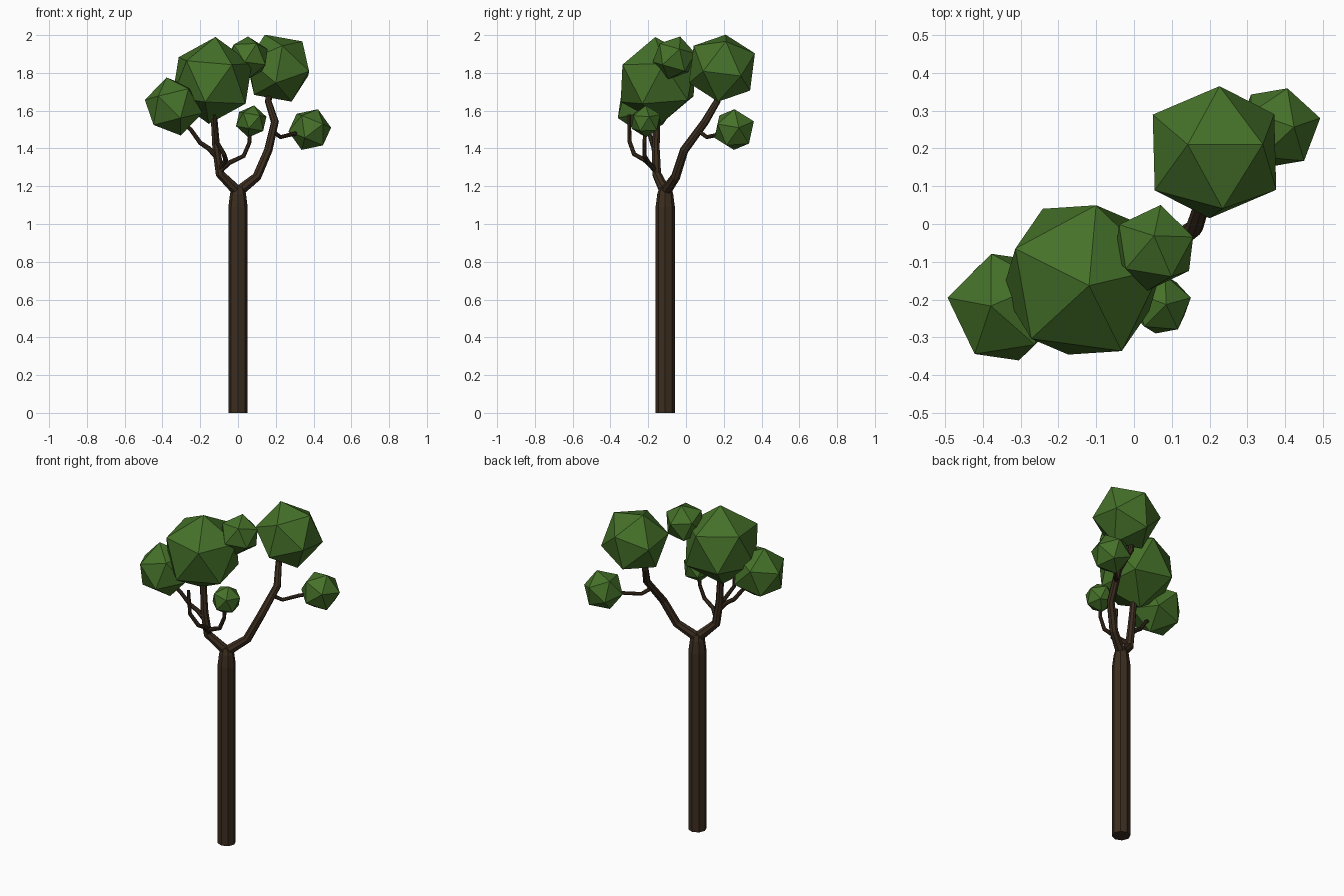
import bpy, bmesh
from mathutils import Vector, Matrix

if "Cube" in bpy.data.objects:
    bpy.data.objects.remove(bpy.data.objects["Cube"])


def material(name, color):
    m = bpy.data.materials.new(name)
    m.diffuse_color = (*color, 1)
    m.use_nodes = True
    m.node_tree.nodes["Principled BSDF"].inputs["Base Color"].default_value = m.diffuse_color
    return m


bark = material("bark", (0.045, 0.027, 0.014))
leaf = material("leaf", (0.06, 0.165, 0.022))


def add(name, mesh, mat):
    mesh.materials.clear()
    mesh.materials.append(mat)
    ob = bpy.data.objects.new(name, mesh)
    bpy.context.collection.objects.link(ob)
    return ob


def tube(name, pts, sides=8):
    """Flat-shaded tapering tube through (x, y, z, radius) points."""
    cu = bpy.data.curves.new(name + "_path", 'CURVE')
    cu.dimensions = '3D'
    cu.bevel_depth = 1.0
    cu.bevel_resolution = (sides - 4) // 2
    cu.use_fill_caps = True
    sp = cu.splines.new('POLY')
    sp.points.add(len(pts) - 1)
    for p, (x, y, z, r) in zip(sp.points, pts):
        p.co = (x, y, z, 1)
        p.radius = r
    sp.use_smooth = False
    tmp = bpy.data.objects.new(name + "_path", cu)
    bpy.context.collection.objects.link(tmp)
    dg = bpy.context.evaluated_depsgraph_get()
    mesh = bpy.data.meshes.new_from_object(tmp.evaluated_get(dg))
    bpy.data.objects.remove(tmp)
    for f in mesh.polygons:
        f.use_smooth = False
    add(name, mesh, bark)


def frame(a, b):
    z = Vector(a).normalized()
    b = Vector(b)
    x = (b - b.dot(z) * z).normalized()
    return Matrix((x, z.cross(x), z)).transposed()


def clump(name, center, r, a, b):
    """Icosahedron with one corner along a and a neighbouring corner near b."""
    bm = bmesh.new()
    bmesh.ops.create_icosphere(bm, subdivisions=1, radius=r)
    top = max(bm.verts, key=lambda v: v.co.z)
    near = top.link_edges[0].other_vert(top)
    rot = frame(a, b) @ frame(top.co, near.co).transposed()
    bmesh.ops.transform(bm, matrix=Matrix.Translation(center) @ rot.to_4x4(), verts=bm.verts)
    mesh = bpy.data.meshes.new(name)
    bm.to_mesh(mesh)
    bm.free()
    add(name, mesh, leaf)


# Trunk
tube("trunk", [(0, -.11, 0, .051), (0, -.11, 1.09, .051), (0, -.11, 1.16, .042), (0, -.11, 1.195, .03)])

# Two main limbs
tube("right_limb", [(0, -.11, 1.17, .03), (.10, -.055, 1.25, .025), (.16, -.01, 1.39, .023),
                    (.195, .10, 1.54, .021), (.16, .165, 1.65, .018), (.18, .18, 1.76, .015)])
tube("left_limb", [(0, -.11, 1.17, .03), (-.095, -.155, 1.265, .025), (-.115, -.16, 1.40, .022),
                   (-.125, -.155, 1.54, .019), (-.13, -.15, 1.70, .016)])

# Thin twigs
tube("right_twig", [(.185, .07, 1.49, .012), (.225, .11, 1.46, .011), (.285, .18, 1.475, .011),
                    (.36, .24, 1.49, .01)])
tube("left_twig", [(-.10, -.16, 1.34, .014), (-.155, -.17, 1.40, .013), (-.20, -.18, 1.43, .012),
                   (-.25, -.20, 1.50, .011), (-.32, -.22, 1.56, .01)])
tube("small_twig", [(-.095, -.16, 1.28, .014), (-.045, -.20, 1.325, .013), (.03, -.22, 1.36, .012),
                    (.06, -.22, 1.43, .011), (.065, -.215, 1.52, .01)])
tube("front_twig", [(-.095, -.16, 1.29, .014), (-.065, -.22, 1.34, .013), (-.075, -.275, 1.37, .012),
                    (-.115, -.30, 1.44, .011), (-.125, -.30, 1.58, .009)])

# Foliage clumps
clump("big_clump", (-.137, -.148, 1.76), .231, (.018, -.015, .23), (.037, .208, .1))
clump("right_clump", (.213, .19, 1.825), .192, (-.07, .02, .175), (.097, .02, .14))
clump("top_clump", (.053, -.063, 1.88), .117, (0, .032, .113), (.018, .115, .022))
clump("left_clump", (-.341, -.22, 1.622), .158, (-.037, .003, .15), (-.154, .025, .03))
clump("small_clump", (.07, -.213, 1.543), .086, (.015, 0, .085), (.078, .017, .032))
clump("far_right_clump", (.38, .255, 1.50), .116, (.112, .025, .01), (.033, .107, .045))
